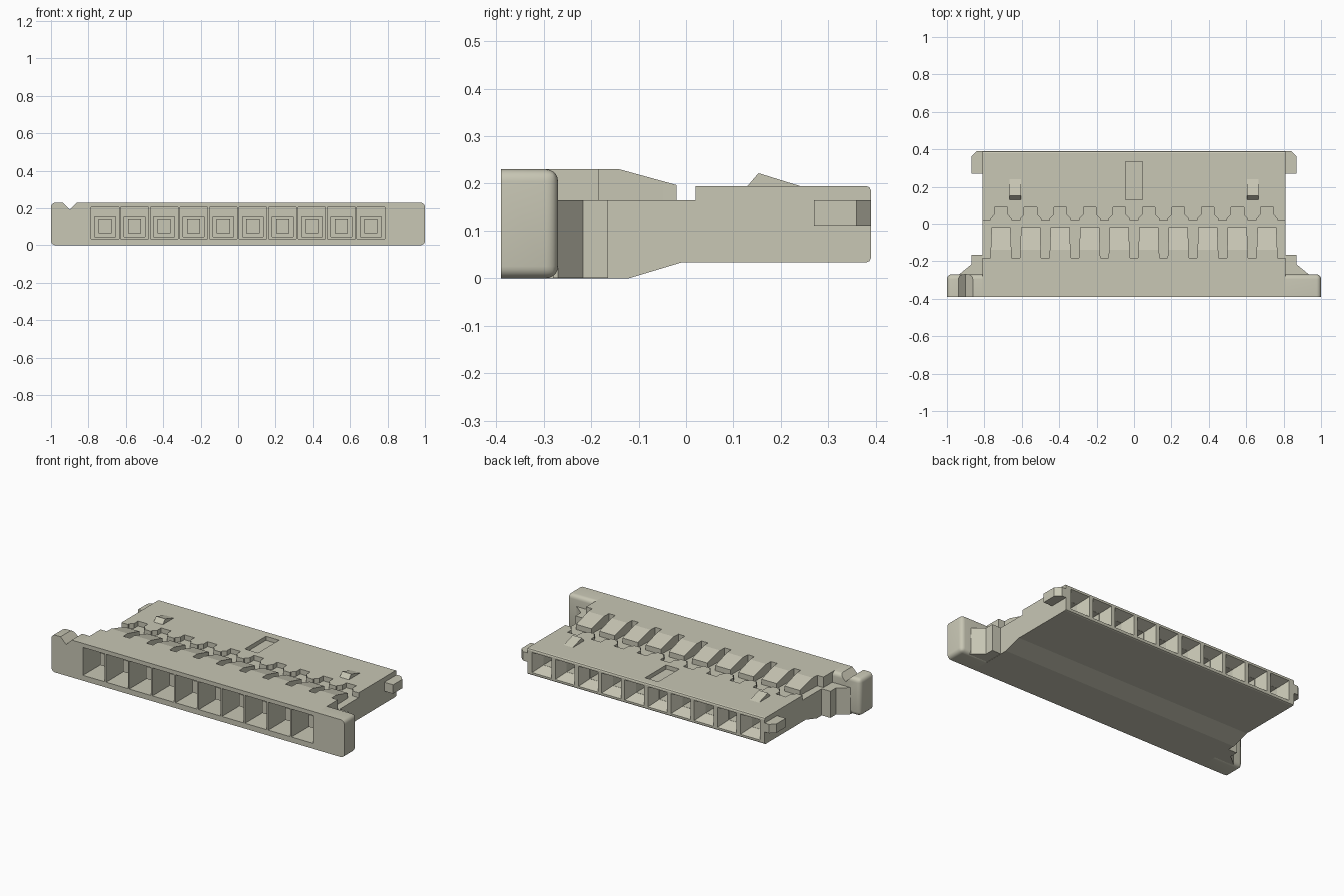
import bpy, bmesh, math
from mathutils import Vector

if "Cube" in bpy.data.objects:
    bpy.data.objects.remove(bpy.data.objects["Cube"], do_unlink=True)

BEIGE = (0.58, 0.57, 0.46, 1.0)
mat = bpy.data.materials.new("beige plastic")
mat.use_nodes = True
mat.diffuse_color = BEIGE
bsdf = mat.node_tree.nodes["Principled BSDF"]
bsdf.inputs["Base Color"].default_value = BEIGE
bsdf.inputs["Roughness"].default_value = 0.6

PITCH = 0.158
CELLS = [(i - 4.5) * PITCH for i in range(10)]


def loft(bm, ring_a, ring_b):
    """Closed solid between two matching rings of points."""
    a = [bm.verts.new(p) for p in ring_a]
    b = [bm.verts.new(p) for p in ring_b]
    n = len(a)
    bm.faces.new(a)
    bm.faces.new(b[::-1])
    for i in range(n):
        j = (i + 1) % n
        bm.faces.new((a[j], a[i], b[i], b[j]))


def prism(bm, pts, axis, lo, hi):
    """Extrude a 2D outline along the given axis."""
    def place(p, h):
        q = list(p)
        q.insert("xyz".index(axis), h)
        return Vector(q)
    loft(bm, [place(p, lo) for p in pts], [place(p, hi) for p in pts])


def box(bm, x0, x1, y0, y1, z0, z1):
    prism(bm, [(x0, y0), (x1, y0), (x1, y1), (x0, y1)], "z", z0, z1)


def make(name, bm):
    bmesh.ops.recalc_face_normals(bm, faces=bm.faces[:])
    me = bpy.data.meshes.new(name)
    bm.to_mesh(me)
    bm.free()
    ob = bpy.data.objects.new(name, me)
    bpy.context.collection.objects.link(ob)
    me.materials.append(mat)
    return ob


def cut(target, bm):
    """Subtract a set of separate solids from the target."""
    cutter = make("cutter", bm)
    cutter.hide_render = True
    mod = target.modifiers.new("cut", "BOOLEAN")
    mod.operation = "DIFFERENCE"
    mod.solver = "EXACT"
    mod.object = cutter
    bpy.context.view_layer.objects.active = target
    bpy.ops.object.modifier_apply(modifier=mod.name)
    bpy.data.objects.remove(cutter, do_unlink=True)


def rect(cx, cz, w, h, y):
    return [(cx + sx * w / 2, y, cz + sz * h / 2)
            for sx, sz in ((-1, -1), (1, -1), (1, 1), (-1, 1))]


# Housing: side profile swept across the width
profile = [(-0.39, 0), (-0.12, 0), (-0.01, 0.033), (0.38, 0.033), (0.387, 0.036),
           (0.39, 0.043), (0.39, 0.185), (0.387, 0.192), (0.38, 0.195), (0.02, 0.195),
           (0.02, 0.165), (-0.02, 0.165), (-0.02, 0.197), (-0.14, 0.23), (-0.39, 0.23)]
bm = bmesh.new()
prism(bm, profile, "x", -0.81, 0.81)
housing = make("housing", bm)

# Front cavities
bm = bmesh.new()
for c in CELLS:
    box(bm, c - 0.074, c + 0.074, -0.5, -0.2, 0.033, 0.205)
cut(housing, bm)

# Narrower inner cavities
bm = bmesh.new()
for c in CELLS:
    box(bm, c - 0.056, c + 0.056, -0.22, 0.1, 0.045, 0.155)
cut(housing, bm)

# Rear funnels
bm = bmesh.new()
for c in CELLS:
    loft(bm, rect(c, 0.114, 0.136, 0.128, 0.395), rect(c, 0.114, 0.076, 0.07, 0.32))
cut(housing, bm)

# Straight pin holes behind the funnels
bm = bmesh.new()
for c in CELLS:
    loft(bm, rect(c, 0.114, 0.074, 0.068, 0.35), rect(c, 0.114, 0.074, 0.068, 0.16))
cut(housing, bm)

# Slots between the sloped teeth
bm = bmesh.new()
for k in range(-5, 6):
    c = k * PITCH
    prism(bm, [(c - 0.027, 0), (c - 0.027, -0.05), (c - 0.022, -0.183),
               (c + 0.022, -0.183), (c + 0.027, -0.05), (c + 0.027, 0)], "z", 0.165, 0.3)
cut(housing, bm)

# Flared pockets behind the channel, and the central recess
bm = bmesh.new()
half = [(0.055, 0.01), (0.055, 0.03), (0.034, 0.052), (0.034, 0.09)]
for c in CELLS:
    outline = [(c + x, y) for x, y in half] + [(c - x, y) for x, y in half[::-1]]
    prism(bm, outline, "z", 0.165, 0.3)
box(bm, -0.045, 0.045, 0.13, 0.335, 0.17, 0.3)
cut(housing, bm)

# Contact blocks inside the cavities
bm = bmesh.new()
for c in CELLS:
    box(bm, c - 0.035, c + 0.035, -0.28, 0.1, 0.065, 0.14)
make("contact_blocks", bm)

for side, s in (("left", 1), ("right", -1)):
    # Flange ear with rounded outer and rear edges
    bm = bmesh.new()
    box(bm, *sorted((s * 0.81, s)), -0.39, -0.27, 0, 0.23)
    edges = [e for e in bm.edges
             if not all(abs(v.co.y + 0.39) < 1e-4 for v in e.verts)
             and not all(abs(abs(v.co.x) - 0.81) < 1e-4 for v in e.verts)]
    bmesh.ops.bevel(bm, geom=edges, offset=0.025, segments=5, profile=0.5, affect="EDGES")
    ear = make(side + "_flange_ear", bm)
    if s < 0:
        # V-shaped marker notch
        bm = bmesh.new()
        prism(bm, [(-0.95, 0.242), (-0.9, 0.192), (-0.85, 0.242)], "y", -0.5, -0.2)
        cut(ear, bm)
    bpy.ops.object.select_all(action="DESELECT")
    ear.select_set(True)
    bpy.context.view_layer.objects.active = ear
    bpy.ops.object.shade_smooth_by_angle(angle=math.radians(30))

    # Gusset behind the ear
    bm = bmesh.new()
    prism(bm, [(s * 0.81, -0.28), (s * 0.935, -0.28), (s * 0.935, -0.27),
               (s * 0.87, -0.217), (s * 0.87, -0.165), (s * 0.81, -0.165)],
          "z", 0.001, 0.165)
    make(side + "_gusset", bm)

    # Rear side tab with chamfered corner
    bm = bmesh.new()
    prism(bm, [(s * 0.81, 0.27), (s * 0.87, 0.27), (s * 0.87, 0.36),
               (s * 0.84, 0.39), (s * 0.81, 0.39)], "z", 0.11, 0.165)
    make(side + "_rear_tab", bm)

    # Latch wedge on the top
    bm = bmesh.new()
    prism(bm, [(0.125, 0.19), (0.13, 0.195), (0.153, 0.222), (0.24, 0.195), (0.24, 0.19)],
          "x", s * 0.635 - 0.031, s * 0.635 + 0.031)
    make(side + "_latch_wedge", bm)
